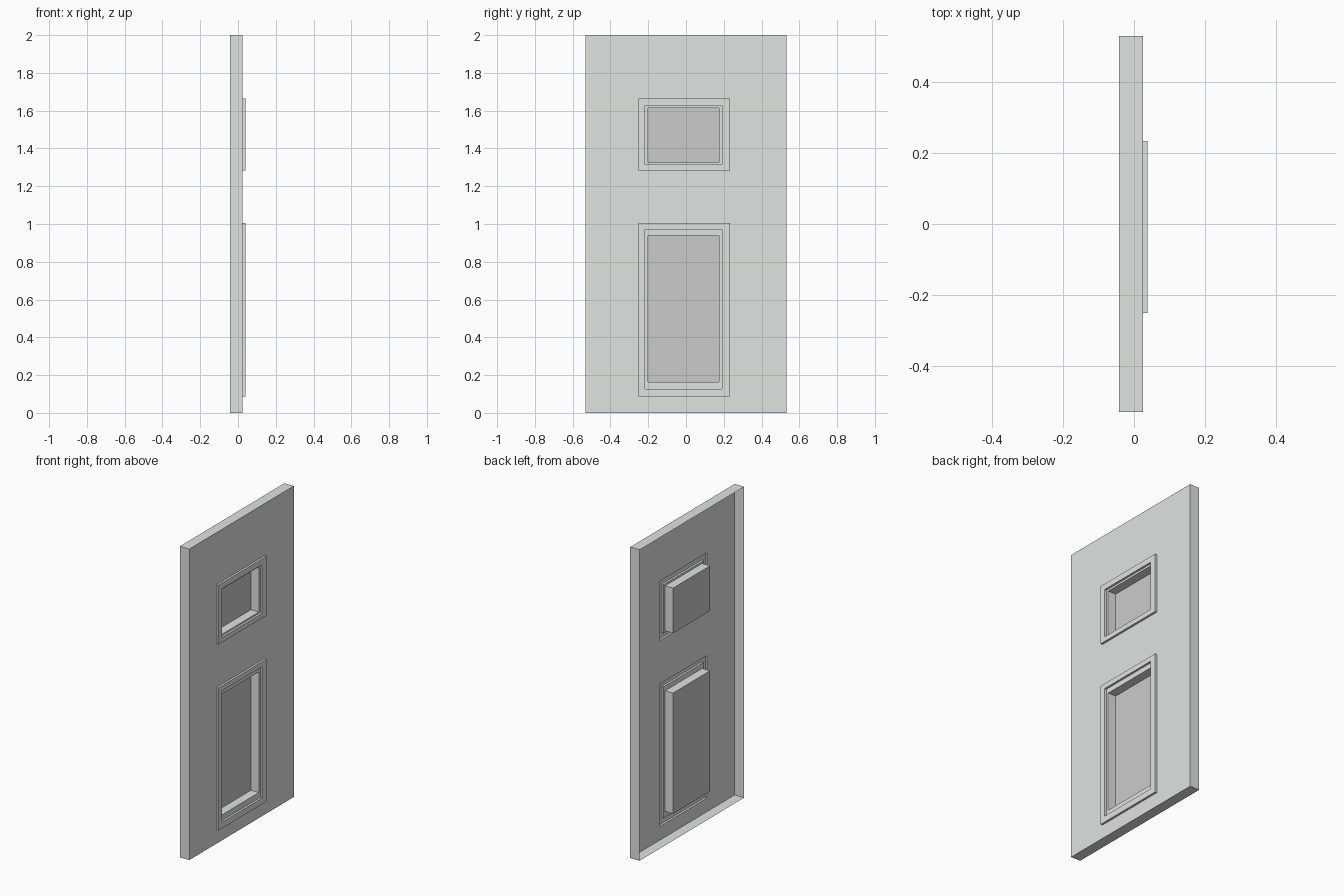
import bpy, bmesh

if "Cube" in bpy.data.objects:
    bpy.data.objects.remove(bpy.data.objects["Cube"])

BACK, FACE, RAISED, PANE = -0.042, 0.025, 0.0385, -0.031
DOOR = (-0.531, 0.531, 0.0, 2.0)
# each panel: nested rectangles (y0, y1, z0, z1): trim outside, trim inside, recess
PANELS = {
    "upper": [(-0.251, 0.234, 1.284, 1.665), (-0.217, 0.191, 1.315, 1.628), (-0.2, 0.176, 1.325, 1.615)],
    "lower": [(-0.251, 0.234, 0.088, 1.004), (-0.217, 0.191, 0.127, 0.972), (-0.2, 0.176, 0.164, 0.94)],
}


def material(name, colour):
    mat = bpy.data.materials.new(name)
    mat.diffuse_color = colour
    mat.use_nodes = True
    mat.node_tree.nodes["Principled BSDF"].inputs["Base Color"].default_value = mat.diffuse_color
    return mat


def loop(bm, rect, x):
    y0, y1, z0, z1 = rect
    return [bm.verts.new((x, y, z)) for y, z in ((y0, z0), (y1, z0), (y1, z1), (y0, z1))]


def loft(bm, steps):
    """Join successive rectangles (rect, x) with four-sided bands."""
    for (ra, xa), (rb, xb) in zip(steps, steps[1:]):
        a, b = loop(bm, ra, xa), loop(bm, rb, xb)
        for i in range(4):
            j = (i + 1) % 4
            bm.faces.new((a[i], a[j], b[j], b[i]))


def finish(bm, name, mat):
    bmesh.ops.remove_doubles(bm, verts=bm.verts, dist=0.0001)
    mesh = bpy.data.meshes.new(name)
    bm.to_mesh(mesh)
    bm.free()
    mesh.materials.append(mat)
    obj = bpy.data.objects.new(name, mesh)
    bpy.context.collection.objects.link(obj)


paint = material("door_paint", (0.74, 0.78, 0.75, 1))
grey = material("pane_grey", (0.62, 0.61, 0.62, 1))

# Door shell: edges and front sheet with two openings, open at the back
bm = bmesh.new()
loft(bm, [(DOOR, BACK), (DOOR, FACE)])
lower, upper = PANELS["lower"][0], PANELS["upper"][0]
ys = [DOOR[0], lower[0], lower[1], DOOR[1]]
zs = [DOOR[2], lower[2], lower[3], upper[2], upper[3], DOOR[3]]
for i in range(3):
    for k in range(5):
        if not (i == 1 and k in (1, 3)):
            bm.faces.new(loop(bm, (ys[i], ys[i + 1], zs[k], zs[k + 1]), FACE))
finish(bm, "door_shell", paint)

for label, (outer, inner, recess) in PANELS.items():
    # Raised trim stepping down into the recess walls
    bm = bmesh.new()
    loft(bm, [(outer, FACE), (outer, RAISED), (inner, RAISED),
              (inner, FACE), (recess, FACE), (recess, PANE)])
    finish(bm, label + "_panel_trim", paint)
    # Flat pane at the bottom of the recess
    bm = bmesh.new()
    bm.faces.new(loop(bm, recess, PANE))
    finish(bm, label + "_panel_pane", grey)
